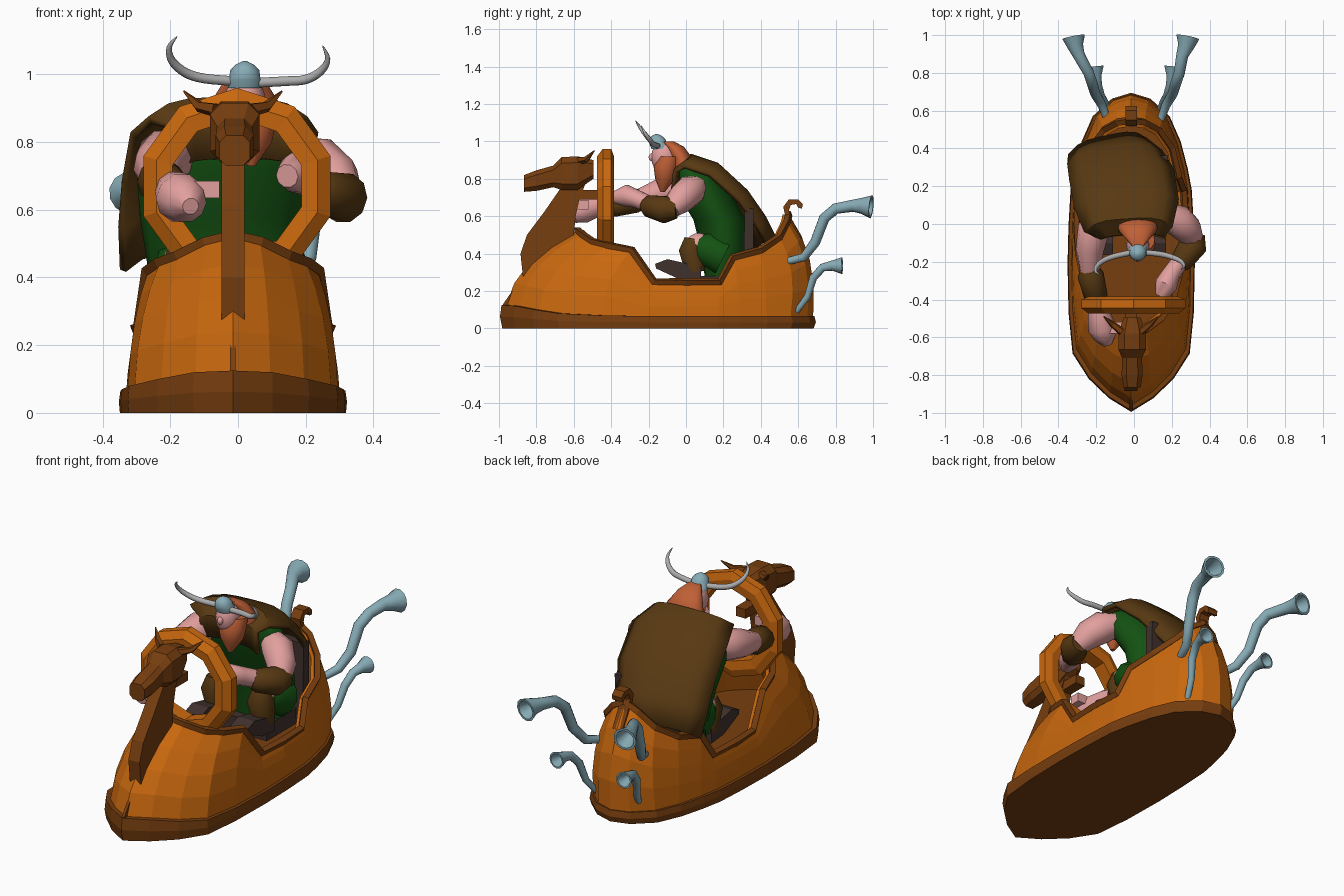
import bpy, bmesh, math
from mathutils import Vector as V

if "Cube" in bpy.data.objects:
    bpy.data.objects.remove(bpy.data.objects["Cube"])


def mat(name, r, g, b):
    m = bpy.data.materials.new(name)
    m.diffuse_color = [((c / 255 + 0.055) / 1.055) ** 2.4 for c in (r, g, b)] + [1]
    m.use_nodes = True
    m.node_tree.nodes["Principled BSDF"].inputs["Base Color"].default_value = m.diffuse_color
    return m


ORANGE = mat("orange wood", 201, 104, 14)
BROWN = mat("dark wood", 119, 62, 15)
LEATHER = mat("brown leather", 88, 57, 18)
GREEN = mat("green cloth", 20, 82, 18)
SKIN = mat("skin", 226, 160, 158)
BLUE = mat("pale blue metal", 136, 172, 182)
GREY = mat("grey horn", 172, 172, 172)
DARK = mat("dark seat", 64, 49, 45)
HAIR = mat("ginger hair", 192, 96, 54)
CX = -0.015  # boat centre line


def finish(name, bm, m, smooth=False):
    bmesh.ops.recalc_face_normals(bm, faces=bm.faces)
    me = bpy.data.meshes.new(name)
    bm.to_mesh(me)
    bm.free()
    me.materials.append(m)
    ob = bpy.data.objects.new(name, me)
    bpy.context.collection.objects.link(ob)
    if smooth:
        bpy.ops.object.select_all(action='DESELECT')
        ob.select_set(True)
        bpy.context.view_layer.objects.active = ob
        bpy.ops.object.shade_smooth_by_angle(angle=math.radians(45))
    return ob


def loft(name, rings, m, smooth=False, closed=False):
    bm = bmesh.new()
    rows = [[bm.verts.new(p) for p in r] for r in rings]
    n = len(rows[0])
    for a, b in list(zip(rows, rows[1:])) + ([(rows[-1], rows[0])] if closed else []):
        for i in range(n):
            j = (i + 1) % n
            bm.faces.new((a[i], a[j], b[j], b[i]))
    if not closed:
        bm.faces.new(rows[0])
        bm.faces.new(rows[-1])
    return finish(name, bm, m, smooth)


def rounded(vals, steps=4):  # smooth curve through points
    vals = [V(v) for v in vals]
    out = []
    for i in range(len(vals) - 1):
        p0, p1, p2, p3 = vals[max(i - 1, 0)], vals[i], vals[i + 1], vals[min(i + 2, len(vals) - 1)]
        for k in range(steps):
            t = k / steps
            out.append(0.5 * (2 * p1 + (p2 - p0) * t + (2 * p0 - 5 * p1 + 4 * p2 - p3) * t * t
                              + (3 * p1 - p0 - 3 * p2 + p3) * t ** 3))
    return out + [vals[-1]]


def tube(name, pts, radii, m, sides=10, smooth=True, hollow=0, closed=False):
    pts = [V(p) for p in pts]
    n, rings, u = len(pts), [], None
    for i, p in enumerate(pts):
        t = pts[(i + 1) % n] - pts[i - 1] if closed else pts[min(i + 1, n - 1)] - pts[max(i - 1, 0)]
        t.normalize()
        if u is None:
            u = V((0, 0, 1)) if abs(t.z) < 0.8 else V((0, 1, 0))
        u = (u - t * u.dot(t)).normalized()
        w = t.cross(u)
        r = radii[i] if isinstance(radii, (list, tuple)) else radii
        ang = [2 * math.pi * (k + 0.5) / sides for k in range(sides)]
        rings.append([p + (u * math.cos(a) + w * math.sin(a)) * r for a in ang])
    if hollow:  # inner surface of a bell mouth
        rings.append([p + (q - p) * 0.8 for q in rings[-1]])
        rings.append([p - t * hollow + (q - p) * 0.4 for q in rings[-2]])
    return loft(name, rings, m, smooth, closed)


def ball(name, c, s, m):
    bm = bmesh.new()
    bmesh.ops.create_uvsphere(bm, u_segments=12, v_segments=8, radius=1)
    ob = finish(name, bm, m, True)
    ob.location, ob.scale = c, s


def plate(name, yz, x, half, m):
    return loft(name, [[(x + s * half, y, z) for y, z in yz] for s in (-1, 1)], m)


def box(name, c, s, m, tilt=0):
    bm = bmesh.new()
    bmesh.ops.create_cube(bm, size=1)
    ob = finish(name, bm, m)
    ob.location, ob.scale, ob.rotation_euler.x = c, s, tilt


# hull: half outline as (base x, base y, base z), (rim x, rim y, rim z)
ST = [((0, -.96, .125), (0, -.58, .525)), ((.11, -.89, .12), (.08, -.56, .505)),
      ((.21, -.79, .10), (.16, -.50, .465)), ((.29, -.66, .08), (.215, -.42, .445)),
      ((.31, -.45, .07), (.25, -.29, .42)), ((.315, -.2, .065), (.275, -.17, .25)),
      ((.31, 0, .065), (.285, 0, .25)), ((.30, .18, .065), (.275, .18, .25)),
      ((.28, .29, .065), (.25, .25, .38)), ((.245, .43, .065), (.215, .40, .42)),
      ((.19, .56, .065), (.145, .50, .49)), ((.095, .65, .065), (.07, .54, .57)),
      ((0, .68, .065), (0, .55, .61))]
ST = [(V(b), V(t)) for b, t in ST]
FULL = ST + [(V((-b.x, b.y, b.z)), V((-t.x, t.y, t.z))) for b, t in ST[-2:0:-1]]
off = V((CX, 0, 0))


def hull_ring(t):
    out = []
    for b, r in FULL:
        c = b * 0.88 + r * 0.12
        c.z = b.z + 0.6 * (r.z - b.z)
        if b.y > 0.5:
            c.y += 0.045
        out.append(b * (1 - t) ** 2 + c * 2 * t * (1 - t) + r * t * t + off)
    return out


rim = hull_ring(1)
inner = [V(((p.x - CX) * 0.9 + CX, p.y * 0.94, p.z)) for p in rim]
deep = [V(((b.x + t.x) * 0.44 + CX, (b.y + t.y) * 0.45, 0.19)) for b, t in FULL]
loft("hull", [hull_ring(t) for t in (0, .25, .5, .75, 1)] + [inner, deep], ORANGE)
tube("hull_rim", rim, 0.021, BROWN, 4, False, closed=True)
loft("cockpit_floor", [[p + V((0, 0, h)) for p in deep] for h in (0, .006)], BROWN)

# plinth around the keel
loft("plinth", [[V((b.x * kx + CX, (b.y + .14) * ky - .15, b.z * h)) for b, _ in FULL]
                for kx, ky, h in ((1.06, 1.015, 0), (1.07, 1.03, .5), (1.055, 1.02, 1), (.96, .96, 1))], BROWN)

# carved animal neck and head
plate("carved_neck", [(-.87, .26), (-.885, .4), (-.85, .5), (-.76, .62), (-.67, .75), (-.52, .82),
                      (-.57, .69), (-.59, .6), (-.6, .5), (-.8, .3)], CX, .034, BROWN)
plate("keel_strip", [(-.985, .09), (-.978, .13), (-.88, .27), (-.8, .3), (-.93, .08)], CX, .008, BROWN)


def chamfer_ring(y, z0, z1, w):
    c = w * 0.45
    pts = [(w, z0 + c), (w, z1 - c), (w - c, z1), (c - w, z1), (-w, z1 - c), (-w, z0 + c), (c - w, z0), (w - c, z0)]
    return [(CX + x + .005, y, z) for x, z in pts]


loft("carved_head", [chamfer_ring(*s) for s in (
    (-.865, .73, .82, .045), (-.80, .735, .845, .056), (-.71, .755, .87, .052),
    (-.665, .74, .915, .073), (-.58, .74, .92, .073), (-.495, .80, .90, .045))], BROWN)
for s in (-1, 1):
    tube("carved_ear", [(CX + s * .05, -.57, .895), (CX + s * .10, -.53, .905), (CX + s * .145, -.49, .95)],
         [.022, .017, .003], BROWN, 5, False)

# ten sided steering hoop
prof = [(.2, -.47), (.25, -.475), (.29, -.445), (.29, -.40), (.25, -.385), (.2, -.39)]
loft("steering_hoop", [[(r * math.cos(a) - .003, y, .67 + r * math.sin(a)) for r, y in prof]
                       for a in [math.pi * (.5 + k / 5) for k in range(10)]], ORANGE, closed=True)
box("hoop_bracket", (CX, -.52, .715), (.06, .13, .05), BROWN)

# curled stern tail
plate("stern_tail", [(.58, .48), (.535, .58), (.52, .65), (.55, .69), (.6, .69), (.625, .665), (.62, .64),
                     (.60, .645), (.59, .665), (.56, .66), (.55, .63), (.57, .57), (.62, .48)], CX, .03, BROWN)

# exhaust trumpets
for s in (-1, 1):
    ex = .285 if s > 0 else .32
    tube("upper_trumpet", [(s * x, y, z) for x, y, z in (
        (.14, .55, .36), (.17, .63, .38), (.205, .69, .46), (.22, .74, .59), (.24, .80, .64),
        (ex - .03, .89, .655), (ex - .01, .94, .655), (ex, .99, .65))],
         [.02, .024, .027, .029, .029, .032, .043, .062], BLUE, 12, hollow=.09)
    tube("lower_trumpet", [(s * x, y, z) for x, y, z in (
        (.13, .59, .09), (.155, .65, .17), (.175, .68, .27), (.19, .73, .325),
        (.2, .78, .335), (.205, .835, .335))],
         [.015, .018, .021, .022, .027, .045], BLUE, 12, hollow=.07)

# seat
box("seat_back", (.0, .335, .43), (.36, .05, .42), DARK, math.radians(-1))
box("seat_base", (-.02, .2, .235), (.32, .3, .09), DARK)

# rider torso
A16 = [2 * math.pi * k / 16 for k in range(16)]


def ovals(cx, rows):
    return [[(cx + r * math.cos(a), y + q * math.sin(a), z) for a in A16] for y, z, r, q in rows]


loft("tunic", [[(x + rx * math.cos(a), y + ry * math.sin(a), z) for a in A16] for x, y, z, rx, ry in (
    (-.03, .19, .28, .18, .09), (-.04, .21, .42, .225, .13), (-.05, .18, .58, .24, .14),
    (-.04, .10, .72, .26, .145), (-.03, .06, .81, .24, .115), (0, .01, .88, .12, .07))], GREEN, True)

# cape over shoulders and back
bm = bmesh.new()
rows = []
for k, (x, w, y, z) in enumerate(((0, .17, -.05, .75), (-.01, .17, -.045, .86), (-.03, .23, .03, .92),
                                  (-.04, .27, .16, .875), (-.065, .27, .31, .735), (-.1, .245, .40, .60),
                                  (-.14, .2, .46, .475))):
    row = []
    for i in range(9):
        u = i / 4 - 1
        e = u ** 4 * (.02 if k < 2 else .055)
        row.append(bm.verts.new((x + w * u, y - e + .007 * k * u, z - e)))
    rows.append(row)
for a, b in zip(rows, rows[1:]):
    for i in range(8):
        bm.faces.new((a[i], a[i + 1], b[i + 1], b[i]))
sol = finish("cape", bm, LEATHER, True).modifiers.new("thickness", 'SOLIDIFY')
sol.thickness, sol.offset = .025, 0

# arms: upper arm, bracer, hand
tube("right_upper_arm", [(.16, .06, .76), (.23, .02, .735), (.285, -.03, .69), (.315, -.08, .64)],
     [.06, .085, .078, .055], SKIN)
tube("right_bracer", [(.325, -.05, .635), (.315, -.11, .635), (.25, -.2, .655), (.235, -.215, .66)],
     [.05, .075, .06, .045], LEATHER)
tube("right_forearm", [(.25, -.19, .66), (.20, -.26, .69), (.17, -.32, .71), (.145, -.38, .70)],
     [.045, .048, .06, .035], SKIN)
tube("left_upper_arm", [(-.17, .04, .77), (-.215, -.03, .755), (-.235, -.14, .725), (-.235, -.26, .69)],
     [.06, .085, .075, .05], SKIN)
tube("left_bracer", [(-.235, -.23, .69), (-.23, -.27, .685), (-.2, -.39, .655), (-.195, -.41, .655)],
     [.05, .07, .062, .045], LEATHER)
tube("left_hand", [(-.2, -.38, .655), (-.19, -.45, .66), (-.17, -.55, .635), (-.15, -.60, .62), (-.14, -.64, .61)],
     [.045, .055, .075, .06, .025], SKIN)
box("left_fingers", (-.1, -.55, .66), (.09, .06, .05), SKIN)

# legs and shoes
for s in (-1, 1):
    x = s * .14 - .02
    tube("trouser_leg", [(x, .2, .38), (x, .1, .43), (x, .06, .44)], [.1, .09, .065], GREEN)
    ball("knee", (x, .07, .45), (.06, .07, .06), SKIN)
    tube("boot", [(x, .04, .48), (x, .03, .42), (x, .05, .30)], [.05, .072, .055], LEATHER)
    plate("shoe", [(.08, .25), (.08, .33), (-.1, .37), (-.165, .345), (-.16, .32), (-.03, .26)], x, .05, DARK)

# head, hair and beard
HX = .02
ball("face", (HX, -.115, .915), (.062, .072, .085), SKIN)
ball("nose", (HX, -.18, .915), (.016, .02, .022), SKIN)
loft("hair", ovals(HX, ((-.02, .85, .1, .05), (-.02, .91, .105, .055), (-.06, .97, .068, .05),
                        (-.10, 1.0, .035, .035))), HAIR, True)
loft("beard", ovals(HX + .02, ((-.085, .92, .07, .06), (-.105, .865, .074, .068), (-.11, .80, .06, .055),
                               (-.125, .73, .012, .012))), HAIR, True)

# horned helmet
loft("helmet", ovals(HX, [(y, z, r, r) for y, z, r in (
    (-.135, .96, .05), (-.145, .985, .05), (-.15, .99, .046), (-.153, 1.012, .043),
    (-.156, 1.028, .028), (-.158, 1.04, .005))]), BLUE, True)
for side, pts in (("left", ((-.01, -.15, .98), (-.10, -.17, .988), (-.155, -.19, 1.005), (-.195, -.22, 1.04),
                            (-.203, -.25, 1.08), (-.18, -.27, 1.112))),
                  ("right", ((.05, -.15, .975), (.14, -.16, .98), (.2, -.175, .985), (.245, -.195, 1.01),
                             (.265, -.22, 1.045), (.25, -.24, 1.085)))):
    path = rounded(pts)
    tube(side + "_horn", path, [.014 * (1 - (i / (len(path) - 1)) ** 3) + .001 for i in range(len(path))], GREY, 10)
